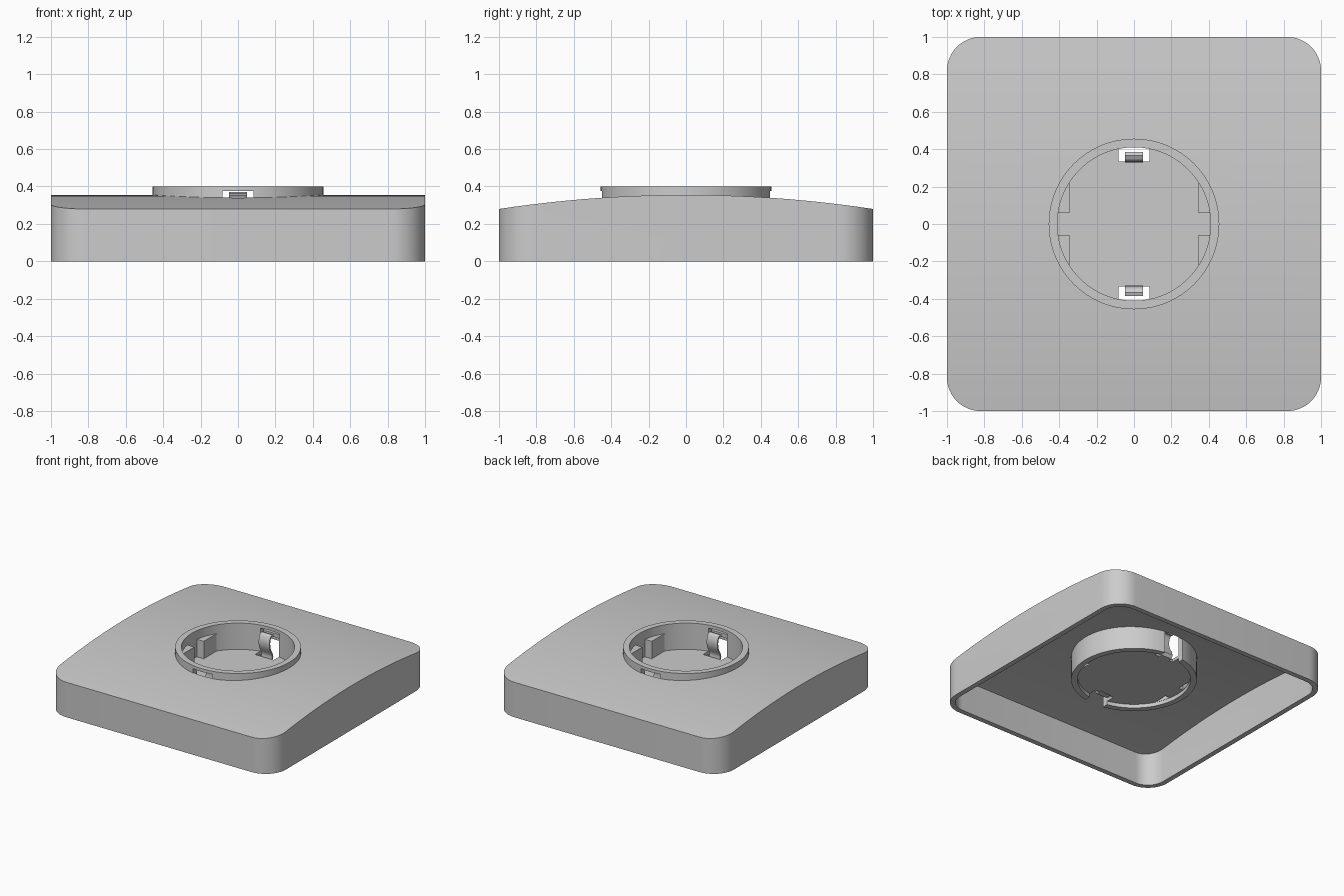
import bpy, bmesh, math
from math import sin, cos, pi

if "Cube" in bpy.data.objects:
    bpy.data.objects.remove(bpy.data.objects["Cube"])


def prism(name, pts, lo, hi, place):
    """Extrude a closed 2D outline between two levels; place maps (a, b, level) to xyz."""
    bm = bmesh.new()
    rings = [[bm.verts.new(place(a, b, h)) for a, b in pts] for h in (lo, hi)]
    n = len(pts)
    bm.faces.new(rings[0])
    bm.faces.new(rings[1])
    for i in range(n):
        j = (i + 1) % n
        bm.faces.new((rings[0][i], rings[0][j], rings[1][j], rings[1][i]))
    return finish(name, bm)


def finish(name, bm):
    bmesh.ops.recalc_face_normals(bm, faces=bm.faces)
    me = bpy.data.meshes.new(name)
    bm.to_mesh(me)
    bm.free()
    ob = bpy.data.objects.new(name, me)
    bpy.context.collection.objects.link(ob)
    return ob


def upright(a, b, h):
    return (a, b, h)


def along_x(a, b, h):
    return (h, a, b)


def lathe(name, profile, steps=96):
    """Spin an (r, z) profile around z; a profile touching r = 0 is capped by its pole."""
    bm = bmesh.new()
    vs = [bm.verts.new((r, 0, z)) for r, z in profile]
    es = [bm.edges.new((vs[i], vs[i + 1])) for i in range(len(vs) - 1)]
    bmesh.ops.spin(bm, geom=vs + es, cent=(0, 0, 0), axis=(0, 0, 1),
                   angle=2 * pi, steps=steps, use_duplicate=False)
    bmesh.ops.remove_doubles(bm, verts=bm.verts, dist=1e-5)
    return finish(name, bm)


def combine(ob, other, op):
    """Apply a boolean and discard the second operand."""
    m = ob.modifiers.new(op, 'BOOLEAN')
    m.operation, m.solver, m.object = op, 'EXACT', other
    bpy.context.view_layer.objects.active = ob
    bpy.ops.object.modifier_apply(modifier=m.name)
    bpy.data.objects.remove(other, do_unlink=True)


def smooth(ob):
    bpy.ops.object.select_all(action='DESELECT')
    ob.select_set(True)
    bpy.context.view_layer.objects.active = ob
    bpy.ops.object.shade_smooth_by_angle(angle=math.radians(30))


def rounded_square(half, r, n=12):
    pts = []
    for q, (sx, sy) in enumerate(((1, 1), (-1, 1), (-1, -1), (1, -1))):
        for i in range(n + 1):
            t = (q + i / n) * pi / 2
            pts.append((sx * (half - r) + r * cos(t), sy * (half - r) + r * sin(t)))
    return pts


def circle(r, n=96):
    return [(r * cos(2 * pi * i / n), r * sin(2 * pi * i / n)) for i in range(n)]


def arched_slab(name, half, r, bottom, crown):
    """Rounded square block whose top is curved front to back."""
    slab = prism(name, rounded_square(half, r), bottom, 0.6, upright)
    ys = [-1.1 + 2.2 * i / 24 for i in range(25)]
    arch = [(y, crown - 0.075 * y * y) for y in ys] + [(1.1, -0.5), (-1.1, -0.5)]
    combine(slab, prism("arch_cutter", arch, -1.2, 1.2, along_x), 'INTERSECT')
    return slab


def segment(name, x, y, r, z0, z1, side, end):
    """Circle segment outside x, starting at y and running to the wall."""
    t0, t1 = math.asin(y / r), math.acos(x / r)
    arc = [t0 + (t1 - t0) * i / 6 for i in range(7)]
    pts = [(x, y)] + [(r * cos(t), r * sin(t)) for t in arc]
    return prism(name, [(side * a, end * b) for a, b in pts], z0, z1, upright)


# Cover: hollow arched shell with a round opening
cover = arched_slab("cover", 1.0, 0.18, 0.0, 0.355)
combine(cover, arched_slab("cavity", 0.96, 0.14, -0.2, 0.325), 'DIFFERENCE')
combine(cover, prism("opening", circle(0.45), -0.1, 0.6, upright), 'DIFFERENCE')
smooth(cover)

# Socket cup: raised ring, wall and recessed floor
FLOOR, UNDER, RIM = 0.19, 0.165, 0.135
cup = lathe("socket_cup", [(0, UNDER), (0.41, UNDER), (0.41, RIM), (0.456, RIM),
                           (0.456, 0.40), (0.41, 0.40), (0.41, FLOOR), (0, FLOOR)])

# Guide blocks on the left and right, hollow from below
corners = [(sx, sy) for sx in (-1, 1) for sy in (-1, 1)]
for sx, sy in corners:
    combine(cup, segment("guide_block", 0.345, 0.06, 0.43, 0.175, 0.33, sx, sy), 'UNION')
for sx, sy in corners:
    combine(cup, segment("guide_pocket", 0.36, 0.075, 0.408, 0.10, 0.31, sx, sy), 'DIFFERENCE')

# Contact slots through the floor and wall, front and back
for s in (-1, 1):
    box = [(-0.083, s * 0.335), (0.083, s * 0.335), (0.083, s * 0.5), (-0.083, s * 0.5)]
    combine(cup, prism("slot_cutter", box, 0.05, 0.375, upright), 'DIFFERENCE')
smooth(cup)

# Spring contacts: curved strips standing in the slots
path = [(0.32, 0.168), (0.365, 0.168), (0.373, 0.19), (0.365, 0.22), (0.345, 0.25), (0.336, 0.28),
        (0.334, 0.31), (0.338, 0.335), (0.349, 0.355), (0.366, 0.364), (0.383, 0.358)]
for s, name in ((-1, "front_contact"), (1, "back_contact")):
    left, right = [], []
    for i, (y, z) in enumerate(path):
        a, b = path[max(i - 1, 0)], path[min(i + 1, len(path) - 1)]
        dy, dz = b[0] - a[0], b[1] - a[1]
        k = 0.006 / math.hypot(dy, dz)
        left.append((s * (y - dz * k), z + dy * k))
        right.append((s * (y + dz * k), z - dy * k))
    smooth(prism(name, left + right[::-1], -0.047, 0.047, along_x))
